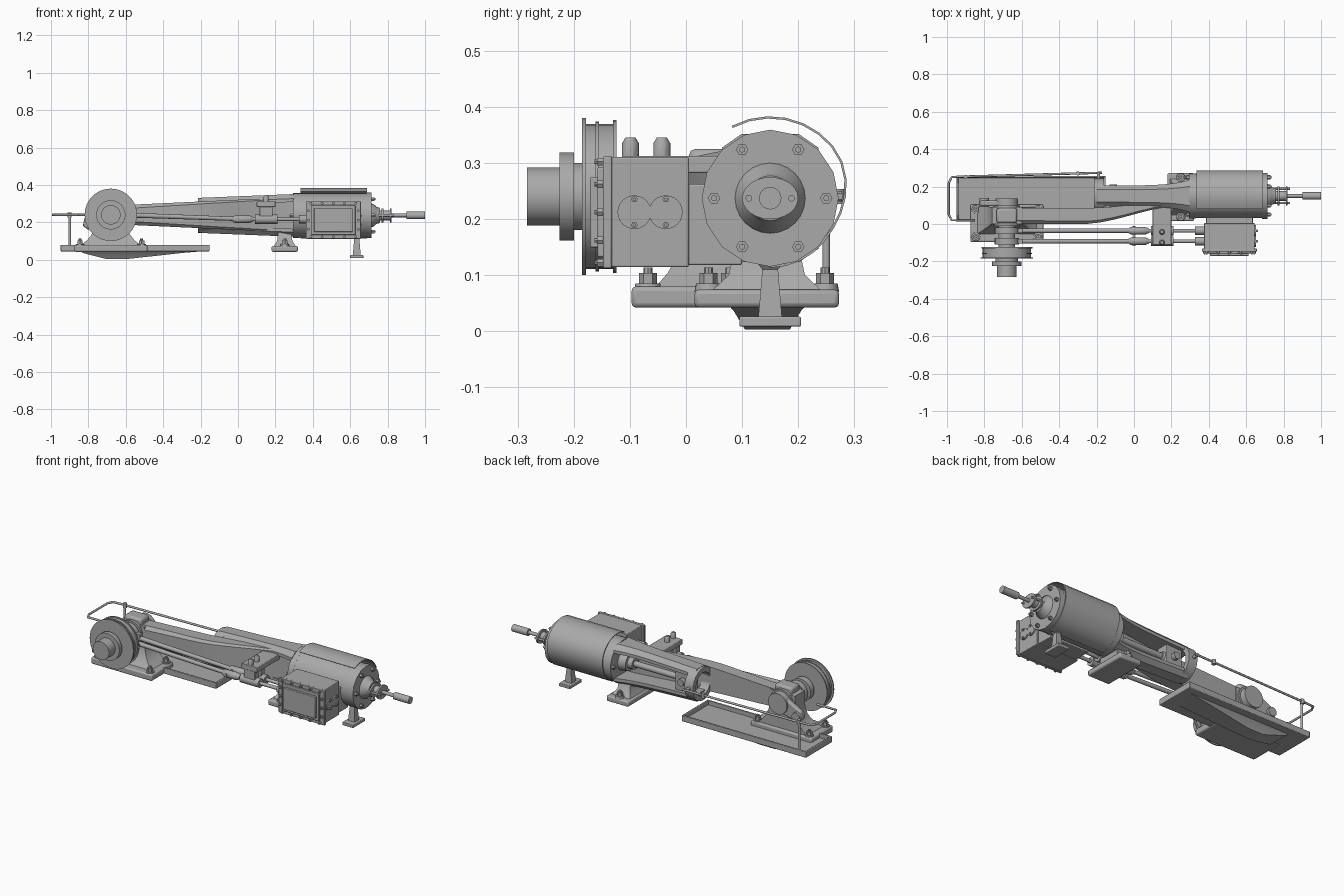
import bpy, bmesh, math
from mathutils import Vector

if "Cube" in bpy.data.objects:
    bpy.data.objects.remove(bpy.data.objects["Cube"])

COLOUR = (.4, .4, .4, 1)
iron = bpy.data.materials.new("cast_iron_grey")
iron.use_nodes = True
iron.diffuse_color = COLOUR
iron.node_tree.nodes["Principled BSDF"].inputs["Base Color"].default_value = COLOUR

RIGHT, BACK, UP = Vector((1, 0, 0)), Vector((0, 1, 0)), Vector((0, 0, 1))
FRONT = -BACK
BOTH = (-1, 1)
bore_y, bore_z = .15, .237        # cylinder axis
shaft_x, shaft_z = -.68, .24      # crankshaft axis
valve_rows = (-.092, -.036)       # the two valve rods
rod_height = .217


def on_bore(x, dy=0, dz=0):
    return Vector((x, bore_y + dy, bore_z + dz))


def on_shaft(y):
    return Vector((shaft_x, y, shaft_z))


def ease(t):
    t = max(0, min(1, t))
    return t * t * (3 - 2 * t)


def loft(name, rings, hollow=False, bevel=0):
    """Skin a list of equal point rings; cap the ends, or join them when hollow."""
    bm = bmesh.new()
    rows = [[bm.verts.new(point) for point in ring] for ring in rings]
    pairs = list(zip(rows, rows[1:]))
    if hollow:
        pairs.append((rows[-1], rows[0]))
    else:
        bm.faces.new(rows[0])
        bm.faces.new(rows[-1])
    for a, b in pairs:
        for i in range(len(a)):
            bm.faces.new((a[i - 1], a[i], b[i], b[i - 1]))
    bmesh.ops.recalc_face_normals(bm, faces=bm.faces)
    mesh = bpy.data.meshes.new(name)
    bm.to_mesh(mesh)
    bm.free()
    mesh.materials.append(iron)
    part = bpy.data.objects.new(name, mesh)
    bpy.context.collection.objects.link(part)
    if bevel:
        modifier = part.modifiers.new("soft_edges", 'BEVEL')
        modifier.width, modifier.segments = bevel, 2
    bpy.ops.object.select_all(action='DESELECT')
    part.select_set(True)
    bpy.context.view_layer.objects.active = part
    bpy.ops.object.shade_smooth_by_angle(angle=math.radians(35))


def turned(name, at, along, steps, sides=24, hollow=False, squash=1):
    """Turn (distance, radius) steps around an axis."""
    u = along.cross(UP if abs(along.z) < .9 else RIGHT).normalized()
    v = along.cross(u) * squash
    angles = [math.tau * i / sides for i in range(sides)]
    loft(name, [[Vector(at) + along * step + (u * math.cos(a) + v * math.sin(a)) * radius
                 for a in angles] for step, radius in steps], hollow)


def disc(name, at, along, length, radius, sides=24, squash=1):
    turned(name, at, along, ((0, radius), (length, radius)), sides, squash=squash)


def rod(name, start, end, radius, tip=None, sides=12):
    span = Vector(end) - Vector(start)
    turned(name, start, span.normalized(), ((0, radius), (span.length, tip or radius)), sides)


def slab(z, x, y):
    return [(x[0], y[0], z), (x[1], y[0], z), (x[1], y[1], z), (x[0], y[1], z)]


def box(name, x, y, z, bevel=.003):
    loft(name, [slab(height, x, y) for height in z], bevel=bevel)


def around(middle, half):
    return middle - half, middle + half


def bolt(name, at, along, radius=.011):
    disc(name + "_head", at, along, radius * 1.3, radius, sides=6)
    disc(name + "_stud", at, along, radius * 1.9, radius / 2, sides=8)


def bolt_circle(name, x, along):
    for i in range(6):
        angle = math.tau * i / 6
        bolt(name, on_bore(x, math.cos(angle) / 10, math.sin(angle) / 10), along)


def foot_bolt(name, x, y):
    turned(name + "_boss", (x, y, .07), UP, ((0, .025), (.015, .022)))
    bolt(name, (x, y, .083), UP, radius=.016)


# Steam cylinder, end flanges, cover, gland and tail rod
disc("cylinder_barrel", on_bore(.33), RIGHT, .36, radius=.119, sides=32)
disc("outer_flange", on_bore(.685), RIGHT, .03, radius=.122, sides=16)
disc("inner_flange", on_bore(.295), RIGHT, .035, radius=.12)
bolt_circle("cover_bolt", .715, RIGHT)
bolt_circle("inner_bolt", .295, -RIGHT)
turned("cover_boss", on_bore(.71), RIGHT, ((0, .064), (.015, .06), (.03, .046), (.05, .04)))
for x in (.768, .812):
    disc("gland_plate", on_bore(x), RIGHT, .01, radius=.05, squash=.75)
disc("gland_sleeve", on_bore(.76), RIGHT, .06, radius=.026)
for side in BOTH:
    rod("gland_stud", on_bore(.75, side * .038), on_bore(.835, side * .038), radius=.006)
disc("tail_rod", on_bore(.7), RIGHT, .2, radius=.01)
disc("tail_rod_end", on_bore(.9), RIGHT, .1, radius=.02)

# Lagging sheet wrapped over the cylinder, lifting to a lip at the front
outer, inner = [], []
for i in range(17):
    angle = math.radians(-90 + i * 13)
    lift = .124 + .022 * ease((i - 4) / 6)
    for edge, radius in ((outer, lift), (inner, lift - .004)):
        edge.append((math.cos(angle) * radius, math.sin(angle) * radius))
loft("lagging_sheet", [[on_bore(x, dy, dz) for dy, dz in outer + inner[::-1]] for x in (.335, .69)])

# Cylinder support
stem_x = .635
loft("support_stem", [slab(z, around(stem_x, half), around(bore_y, half))
                      for z, half in ((.025, .021), (.11, .014), (.13, .03))])
box("support_foot", x=around(stem_x, .035), y=around(bore_y, .055), z=(.008, .026))

# Valve chest with framed cover and end caps
chest_x, chest_z = .51, .212
box("valve_chest", x=around(chest_x, .135), y=(-.137, .005), z=around(chest_z, .098))
box("chest_neck", x=around(chest_x, .125), y=(0, .1), z=(.118, .262))
for name, half_x, half_z, y in (("chest_flange", .147, .1, -.148), ("cover_frame", .118, .08, -.158),
                                ("cover_panel", .103, .063, -.171)):
    box(name, x=around(chest_x, half_x), y=(y, y + .016), z=around(chest_z, half_z))
for side in BOTH:
    for i in range(-2, 3):
        bolt("chest_bolt", (chest_x + i * .06, -.148, chest_z + side * .09), FRONT, radius=.008)
    for i in range(-1, 2):
        bolt("chest_bolt", (chest_x + side * .133, -.148, chest_z + i * .05), FRONT, radius=.008)
for y in valve_rows:
    disc("valve_cap", (.643, y, chest_z), RIGHT, .01, radius=.03)
    for side in BOTH:
        bolt("cap_bolt", (.652, y, chest_z + side * .023), RIGHT, radius=.006)

# Valve rods, forks, guides and eccentrics
for y in valve_rows:
    rod("valve_rod", (.02, y, rod_height), (.39, y, rod_height), radius=.01)
    rod("eccentric_rod", (-.62, y, shaft_z), (.03, y, rod_height), radius=.013, tip=.011)
    turned("rod_fork", (-.03, y, rod_height), RIGHT, ((0, .012), (.015, .021), (.09, .021), (.11, .012)), sides=12)
    rod("fork_pin", (0, y - .025, rod_height), (0, y + .025, rod_height), radius=.009)
    disc("rod_guide", (.09, y, rod_height), RIGHT, .12, radius=.025)
    disc("rod_packing", (.325, y, rod_height), RIGHT, .05, radius=.022)
    box("guide_leg", x=around(.15, .035), y=around(y, .018), z=(rod_height, .3))
    turned("oil_cup", (.15, y - .007, .305), UP, ((0, .015), (.03, .015), (.04, .009)), sides=10)
    disc("eccentric", on_shaft(y - .017), BACK, .034, radius=.065)
    box("eccentric_lug", x=(-.64, -.595), y=around(y, .013), z=around(shaft_z, .027))
box("guide_bracket", x=around(.15, .05), y=(-.112, .1), z=(.282, .312))

# Open crosshead guide with collar, bars and piston rod
turned("guide_collar", on_bore(-.215), RIGHT, ((0, .066), (0, .094), (.055, .094), (.055, .066)), hollow=True)
for side in BOTH:
    rings = []
    for i in range(9):
        t = i / 8
        height, width = side * (.07 + t / 50), .056 + .03 * t ** 5
        half = [(width, height - side * .018), (width, height), (width * .6, height + side * .024)]
        outline = half + [(-dy, dz) for dy, dz in reversed(half)]
        rings.append([on_bore(-.2 + t / 2, dy, dz) for dy, dz in outline])
    loft("guide_bar", rings)
rod("piston_rod", on_bore(-.1), on_bore(.33), radius=.017)
turned("rod_gland", on_bore(.22), RIGHT, ((0, .032), (.03, .032), (.03, .048), (.08, .055)))
turned("crosshead", on_bore(-.14), RIGHT, ((0, .036), (.06, .036), (.09, .022)))
rod("crosshead_pin", on_bore(-.11, -.06), on_bore(-.11, .06), radius=.02)
box("crosshead_slipper", x=around(-.11, .05), y=around(bore_y, .035), z=around(bore_z, .06))

# Side girder sweeping from the main bearing into the guide
rings = []
for i in range(15):
    t = i / 14
    x, half = -.66 + t * .97, .05 + t * .045
    bend = ease((x + .28) / .55) / 10
    near, far, chamfer = bend, .085 + bend * .35, .02 * (1 - t * .7)
    rings.append([(x, y, shaft_z + z) for y, z in (
        (near + chamfer, -half), (far, -half), (far, half), (near + chamfer, half),
        (near, half - chamfer), (near, chamfer - half))])
loft("side_girder", rings)

# Guide foot
foot_x, foot_y = .25, .144
box("guide_foot", x=around(foot_x, .07), y=around(foot_y, .129), z=(.042, .074), bevel=.008)
loft("guide_leg_web", [slab(z, around(foot_x, half * .6), around(foot_y, half))
                       for z, half in ((.07, .1), (.1, .068), (.16, .055))])
for side in BOTH:
    foot_bolt("foot_bolt", foot_x, foot_y + side * .104)

# Floor tray: rimmed plate with a sump that dips below it
tray_x, tray_y, rim = (-.948, -.152), (.017, .257), .01
box("tray_floor", x=tray_x, y=tray_y, z=(.045, .055))
for y in (tray_y[0], tray_y[1] - rim):
    box("tray_side", x=tray_x, y=(y, y + rim), z=(.045, .08))
for x in (tray_x[0], tray_x[1] - rim):
    box("tray_end", x=(x, x + rim), y=tray_y, z=(.045, .08))
loft("tray_sump", [slab(z, x, around(.145, half)) for z, x, half in (
    (.047, (-.84, -.17), .07), (.036, (-.83, -.3), .06), (.003, (-.7, -.6), .04))])

# Main bearing pedestal with a flared base
box("pedestal_foot", x=around(shaft_x, .195), y=(-.097, .105), z=(.042, .08), bevel=.008)
rings = []
for i in range(9):
    t = i / 8
    flare = (1 - t) ** 4
    rings.append(slab(.078 + t * .21, around(shaft_x, .08 + flare * .08), (flare * -.055, .09)))
loft("pedestal", rings)
disc("bearing_shell", on_shaft(-.01), BACK, .11, radius=.07)
box("bearing_cap", x=around(shaft_x, .055), y=(.005, .085), z=(.28, .325), bevel=.012)
for x in around(shaft_x, .165):
    for y in (-.068, .078):
        foot_bolt("pedestal_bolt", x, y)

# Crankshaft, crank arm and stub pin
rod("crankshaft", on_shaft(-.2), on_shaft(.13), radius=.045, sides=24)
disc("crank_hub", on_shaft(.09), BACK, .045, radius=.06)
arm = ((-.02, .05), (-.14, -.015), (-.15, -.06), (-.12, -.08), (.02, -.05))
loft("crank_arm", [[on_shaft(y) + RIGHT * dx + UP * dz for dx, dz in arm] for y in (.095, .125)], bevel=.008)
disc("crank_pin", on_shaft(.09) + RIGHT * -.12 + UP * -.045, BACK, .05, radius=.026)

# Belt pulley, flanges, hub and shaft end
for name, y, width, radius in (("pulley_rim", -.125, .055, .129), ("pulley_flange", -.124, .006, .136),
                               ("pulley_flange", -.155, .006, .134), ("pulley_flange", -.178, .007, .14),
                               ("pulley_hub", -.18, .03, .06), ("hub_collar", -.2, .025, .078),
                               ("shaft_end", -.22, .063, .052)):
    disc(name, on_shaft(y), FRONT, width, radius, sides=40)

# Guard rail with its post and knuckles
rail_z = shaft_z
path = [(-.17, .274), (-.94, .253), (-.975, .25), (-.99, .22), (-.99, .05), (-.975, .02), (-.85, .02)]
curve = bpy.data.curves.new("guard_rail", 'CURVE')
curve.dimensions, curve.bevel_depth, curve.use_fill_caps = '3D', .006, True
line = curve.splines.new('POLY')
line.points.add(len(path) - 1)
for point, (x, y) in zip(line.points, path):
    point.co = (x, y, rail_z, 1)
curve.materials.append(iron)
bpy.context.collection.objects.link(bpy.data.objects.new("guard_rail", curve))
rod("rail_post", (-.9, .25, .05), (-.9, .25, rail_z), radius=.007)
for x, y in ((-.9, .252), (-.3, .271)):
    disc("rail_knuckle", (x, y, rail_z - .013), UP, .026, radius=.011)
rod("rail_stay", (-.19, .22, rail_z), (-.19, .278, rail_z), radius=.009)
